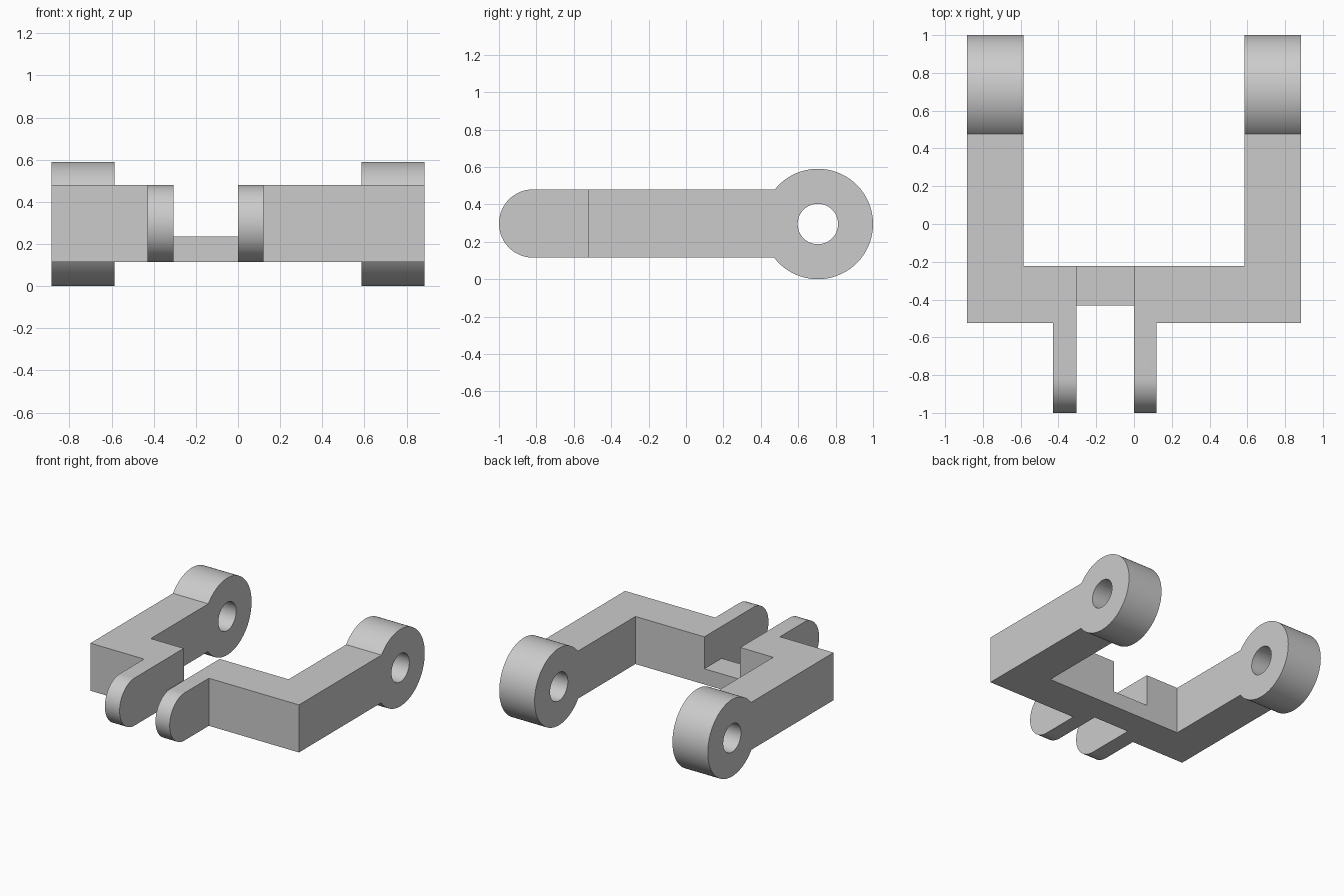
import bpy
import bmesh
import math
from mathutils import Matrix

cube = bpy.data.objects.get("Cube")
if cube:
    bpy.data.objects.remove(cube, do_unlink=True)

grey = bpy.data.materials.new("plain_grey")
grey.use_nodes = True
colour = (0.6, 0.6, 0.6, 1)
grey.diffuse_color = colour
grey.node_tree.nodes["Principled BSDF"].inputs["Base Color"].default_value = colour

BOTTOM, TOP = 0.115, 0.48
MID = (BOTTOM + TOP) / 2
HALF, INNER = 0.885, 0.585           # outer and inner edge of each arm
BARREL_Y, BARREL_R, HOLE_R = 0.705, 0.295, 0.108


def make_object(name, bm):
    bmesh.ops.recalc_face_normals(bm, faces=bm.faces)
    mesh = bpy.data.meshes.new(name)
    bm.to_mesh(mesh)
    bm.free()
    mesh.materials.append(grey)
    obj = bpy.data.objects.new(name, mesh)
    bpy.context.collection.objects.link(obj)
    return obj


def extrude(name, points, offset):
    """Extrude a closed outline of 3D points by an offset."""
    bm = bmesh.new()
    face = bm.faces.new([bm.verts.new(p) for p in points])
    ext = bmesh.ops.extrude_face_region(bm, geom=[face])
    verts = [v for v in ext["geom"] if isinstance(v, bmesh.types.BMVert)]
    bmesh.ops.translate(bm, verts=verts, vec=offset)
    return make_object(name, bm)


def box(name, x0, x1, y0, y1, z0, z1):
    outline = [(x0, y0, z0), (x1, y0, z0), (x1, y1, z0), (x0, y1, z0)]
    return extrude(name, outline, (0, 0, z1 - z0))


def barrel(name, x0, x1, radius, sides):
    bm = bmesh.new()
    place = Matrix.Translation(((x0 + x1) / 2, BARREL_Y, BARREL_R)) @ Matrix.Rotation(math.pi / 2, 4, "Y")
    bmesh.ops.create_cone(bm, cap_ends=True, segments=sides, radius1=radius,
                          radius2=radius, depth=x1 - x0, matrix=place)
    return make_object(name, bm)


def prong(name, x0, x1):
    """Flat tongue with a rounded front end."""
    r = (TOP - BOTTOM) / 2
    arc = [math.pi * (0.5 + i / 40) for i in range(41)]
    outline = [(x0, -1 + r + r * math.cos(a), MID + r * math.sin(a)) for a in arc]
    outline += [(x0, -0.48, BOTTOM), (x0, -0.48, TOP)]
    return extrude(name, outline, (x1 - x0, 0, 0))


def combine(target, tool, operation):
    mod = target.modifiers.new(operation.lower(), "BOOLEAN")
    mod.operation = operation
    mod.solver = "EXACT"
    mod.object = tool
    bpy.context.view_layer.objects.active = target
    bpy.ops.object.modifier_apply(modifier=mod.name)
    bpy.data.objects.remove(tool, do_unlink=True)


# U-shaped frame: cross bar with two arms reaching back
FRONT, BACK, END = -0.525, -0.222, BARREL_Y
plan = [(-HALF, FRONT), (HALF, FRONT), (HALF, END), (INNER, END),
        (INNER, BACK), (-INNER, BACK), (-INNER, END), (-HALF, END)]
frame = extrude("yoke_frame", [(x, y, BOTTOM) for x, y in plan], (0, 0, TOP - BOTTOM))

# Hinge barrels on the arm ends, then their pin holes
for x0, x1 in ((-HALF, -INNER), (INNER, HALF)):
    combine(frame, barrel("hinge_barrel", x0, x1, BARREL_R, 96), "UNION")
for x0, x1 in ((-HALF, -INNER), (INNER, HALF)):
    combine(frame, barrel("pin_hole", x0 - 0.05, x1 + 0.05, HOLE_R, 64), "DIFFERENCE")

# Front prongs
GAP_LEFT, GAP_RIGHT = 0.0, -0.305
combine(frame, prong("left_prong", GAP_LEFT, 0.12), "UNION")
combine(frame, prong("right_prong", -0.43, GAP_RIGHT), "UNION")

# Stepped gap between the prongs, leaving a thin bridge
combine(frame, box("gap_above", GAP_RIGHT, GAP_LEFT, -1.1, 0, 0.235, 0.7), "DIFFERENCE")
combine(frame, box("gap_front", GAP_RIGHT, GAP_LEFT, -1.1, -0.432, 0, 0.7), "DIFFERENCE")

# Smooth the round surfaces, keep the corners sharp
bpy.ops.object.select_all(action="DESELECT")
frame.select_set(True)
bpy.context.view_layer.objects.active = frame
bpy.ops.object.shade_smooth_by_angle(angle=math.radians(25))
